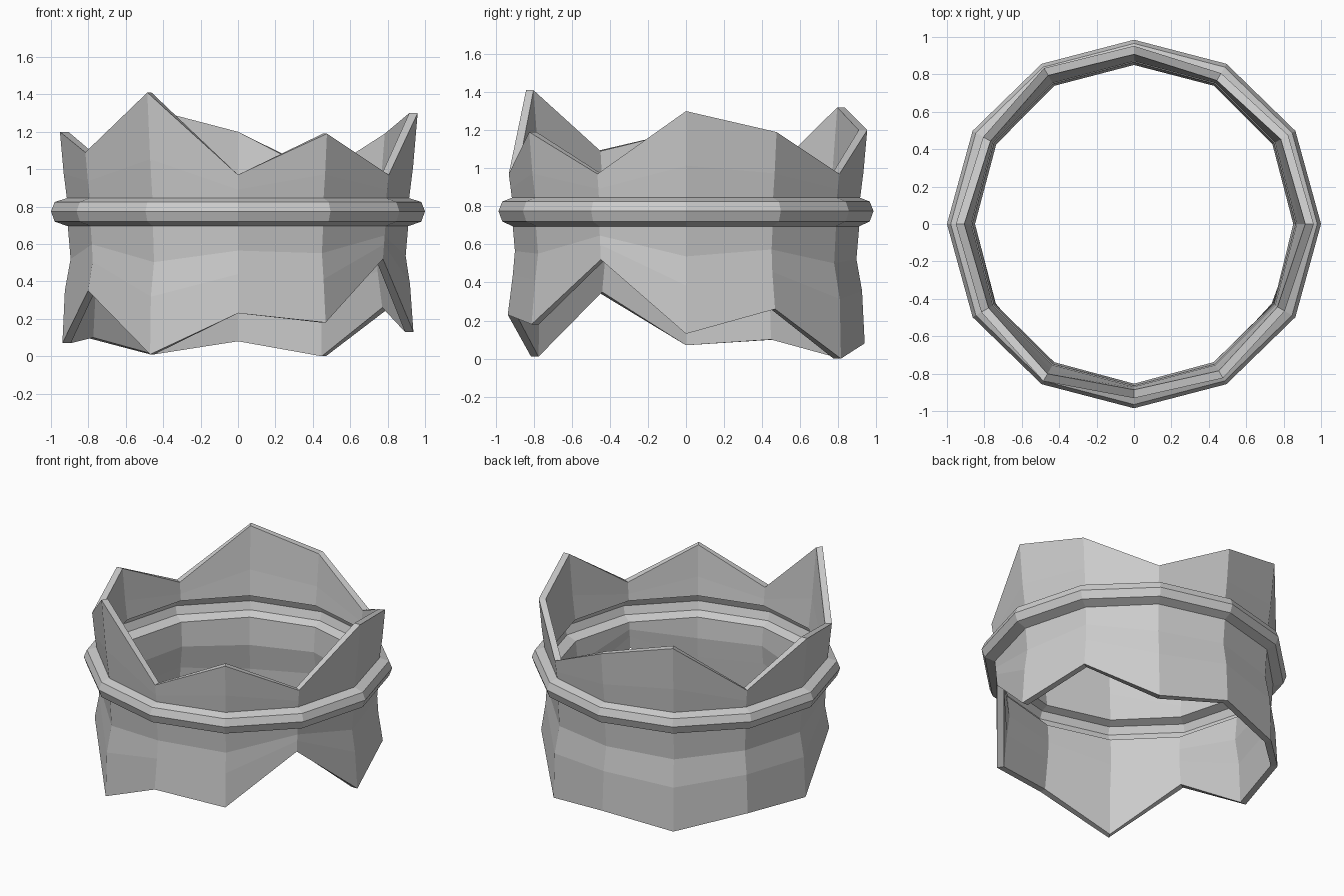
import bpy, bmesh
from math import cos, sin, pi

cube = bpy.data.objects.get("Cube")
if cube:
    bpy.data.objects.remove(cube, do_unlink=True)

# Plain grey material
grey = bpy.data.materials.new("light_grey")
grey.use_nodes = True
colour = (0.6, 0.6, 0.6, 1)
grey.diffuse_color = colour
grey.node_tree.nodes["Principled BSDF"].inputs["Base Color"].default_value = colour

# Jagged rim heights for each of the twelve columns, counter-clockwise from +x
TOP = [1.30, 1.19, 0.97, 1.20, 1.32, 0.97, 1.20, 1.09, 1.41, 0.97, 1.19, 0.97]
BOTTOM = [0.13, 0.26, 0.0, 0.08, 0.01, 0.10, 0.07, 0.35, 0.01, 0.23, 0.18, 0.52]
SIDES = len(TOP)
THICK = 0.045

# Wall radius by height, flaring towards both rims
FLARE = [(0.0, 0.94), (0.3, 0.935), (0.52, 0.895), (0.70, 0.91),
         (0.85, 0.915), (1.0, 0.935), (1.41, 0.97)]
# Ridge around the middle: radius, height
RIDGE = [(0.91, 0.695), (0.965, 0.72), (0.985, 0.775), (0.965, 0.825), (0.915, 0.845)]


def wall_radius(z):
    for (z0, r0), (z1, r1) in zip(FLARE, FLARE[1:]):
        if z <= z1:
            return r0 + (r1 - r0) * (z - z0) / (z1 - z0)
    return FLARE[-1][1]


def column(i):
    """Outer profile from the bottom rim to the top rim."""
    a = 2 * pi * i / SIDES
    low, high = RIDGE[0][1], RIDGE[-1][1]
    below = [low + (BOTTOM[i] - low) * t for t in (1, 0.55, 0.28)]
    above = [high + (TOP[i] - high) * t for t in (0.37, 1)]
    ridge = [(r + (0.015 * cos(a) ** 2 if r > 0.95 else 0), z) for r, z in RIDGE]
    return ([(wall_radius(z), z) for z in below] + ridge
            + [(wall_radius(z), z) for z in above])


# Closed loop per column: outside going up, inside coming down
bm = bmesh.new()
loops = []
for i in range(SIDES):
    a = 2 * pi * i / SIDES
    outer = column(i)
    inner = [(r - THICK, z) for r, z in reversed(outer)]
    loops.append([bm.verts.new((r * cos(a), r * sin(a), z)) for r, z in outer + inner])

for i in range(SIDES):
    here, there = loops[i], loops[(i + 1) % SIDES]
    n = len(here)
    for j in range(n):
        k = (j + 1) % n
        bm.faces.new((here[j], there[j], there[k], here[k]))
bmesh.ops.recalc_face_normals(bm, faces=bm.faces)

mesh = bpy.data.meshes.new("ridged_collar")
bm.to_mesh(mesh)
bm.free()
mesh.materials.append(grey)
bpy.context.collection.objects.link(bpy.data.objects.new("ridged_collar", mesh))
